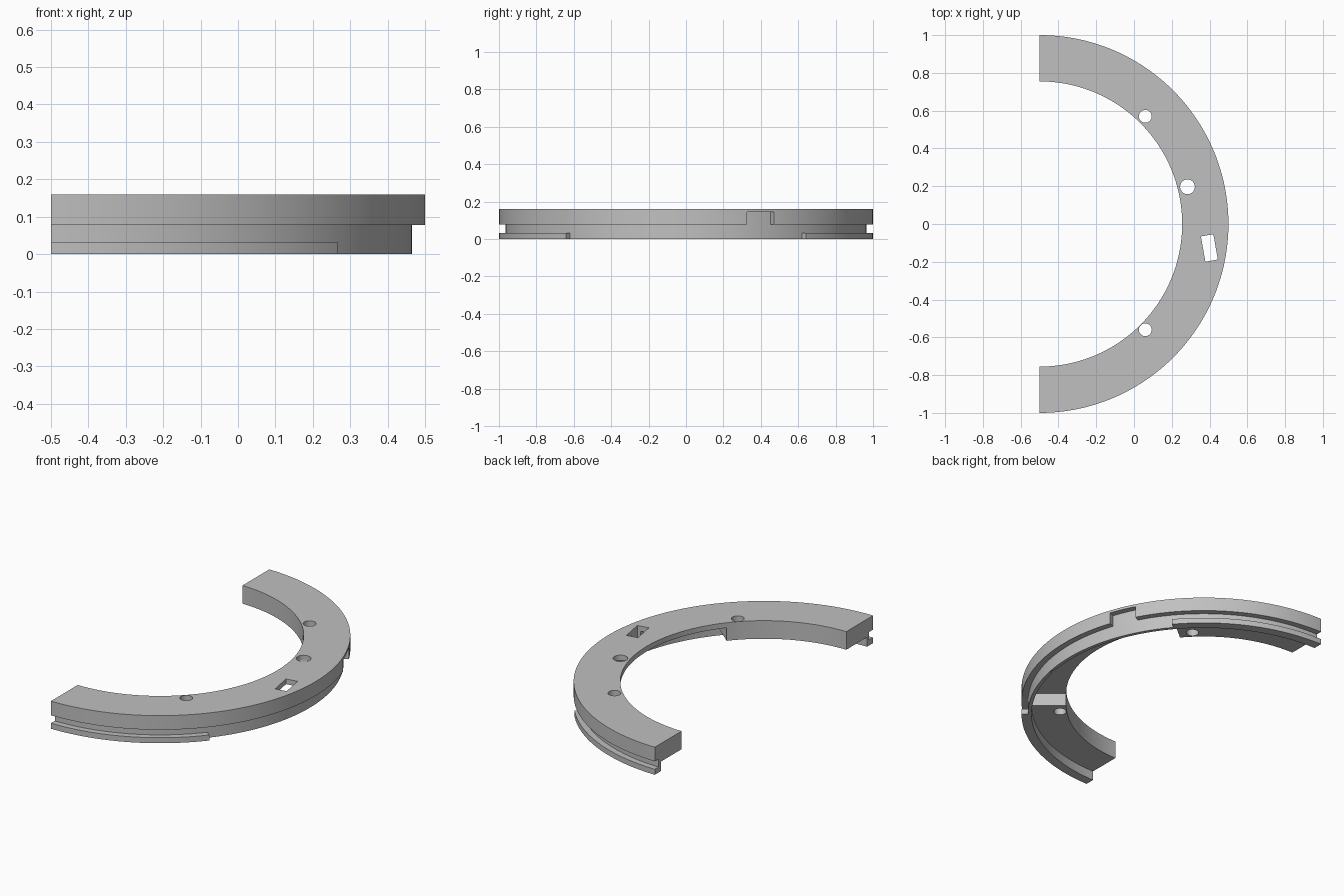
import bpy, bmesh
from math import radians, sin, cos
from mathutils import Vector, Matrix

cube = bpy.data.objects.get("Cube")
if cube:
    bpy.data.objects.remove(cube)

CENTRE = Vector((-0.5, 0, 0))
grey = bpy.data.materials.new("plain grey")
grey.use_nodes = True
colour = (0.53, 0.53, 0.53, 1)
grey.diffuse_color = colour
grey.node_tree.nodes["Principled BSDF"].inputs["Base Color"].default_value = colour


def finish(bm, name):
    bmesh.ops.recalc_face_normals(bm, faces=bm.faces)
    mesh = bpy.data.meshes.new(name)
    bm.to_mesh(mesh)
    bm.free()
    mesh.materials.append(grey)
    ob = bpy.data.objects.new(name, mesh)
    bpy.context.collection.objects.link(ob)
    return ob


def arc_sweep(name, profile, start, end):
    """Sweep a closed (radius, z) profile through whole degrees about CENTRE."""
    bm = bmesh.new()
    rings = []
    for deg in range(start, end + 1):
        a = radians(deg)
        rings.append([bm.verts.new(CENTRE + Vector((r * cos(a), r * sin(a), z)))
                      for r, z in profile])
    n = len(profile)
    for a, b in zip(rings, rings[1:]):
        for i in range(n):
            j = (i + 1) % n
            bm.faces.new((a[i], a[j], b[j], b[i]))
    bm.faces.new(rings[0])
    bm.faces.new(rings[-1])
    return finish(bm, name)


def arc_block(name, r0, r1, z0, z1, start, end):
    return arc_sweep(name, [(r0, z0), (r1, z0), (r1, z1), (r0, z1)], start, end)


def hole(name, x, y, radius):
    bm = bmesh.new()
    bmesh.ops.create_cone(bm, cap_ends=True, segments=40, radius1=radius,
                          radius2=radius, depth=0.6,
                          matrix=Matrix.Translation((x, y, 0.1)))
    return finish(bm, name)


# Half ring: slab, skirt and outward lip in one section
ring = arc_sweep("half_ring", [
    (0.755, 0.16), (0.755, 0.055), (0.945, 0.055), (0.945, 0), (1, 0),
    (1, 0.032), (0.965, 0.032), (0.965, 0.078), (1, 0.078), (1, 0.16)], -90, 90)

# Underside recess, lip gap and outer notch
cutters = [
    arc_block("recess_cutter", 0.7, 0.945, -0.1, 0.13, -40, 40),
    arc_block("lip_gap_cutter", 0.965, 1.1, -0.1, 0.055, -40, 40),
    arc_block("notch_cutter", 0.965, 1.1, 0.05, 0.145, 19, 28),
]

# Round holes and the tilted rectangular slot
for side, y in (("back", 0.57), ("front", -0.56)):
    cutters.append(hole(side + "_hole_cutter", 0.06, y, 0.034))
cutters.append(hole("large_hole_cutter", 0.283, 0.197, 0.039))
bm = bmesh.new()
bmesh.ops.create_cube(bm, size=1, matrix=Matrix.Translation((0.399, -0.127, 0.1))
                      @ Matrix.Rotation(radians(10), 4, 'Z')
                      @ Matrix.Diagonal((0.067, 0.136, 0.6, 1)))
cutters.append(finish(bm, "slot_cutter"))

# Apply the cuts and drop the cutters
bpy.ops.object.select_all(action='DESELECT')
bpy.context.view_layer.objects.active = ring
ring.select_set(True)
for cutter in cutters:
    cutter.hide_render = True
    mod = ring.modifiers.new(cutter.name, 'BOOLEAN')
    mod.operation = 'DIFFERENCE'
    mod.solver = 'EXACT'
    mod.object = cutter
    bpy.ops.object.modifier_apply(modifier=mod.name)
    bpy.data.objects.remove(cutter)

bpy.ops.object.shade_smooth_by_angle(angle=radians(30))
